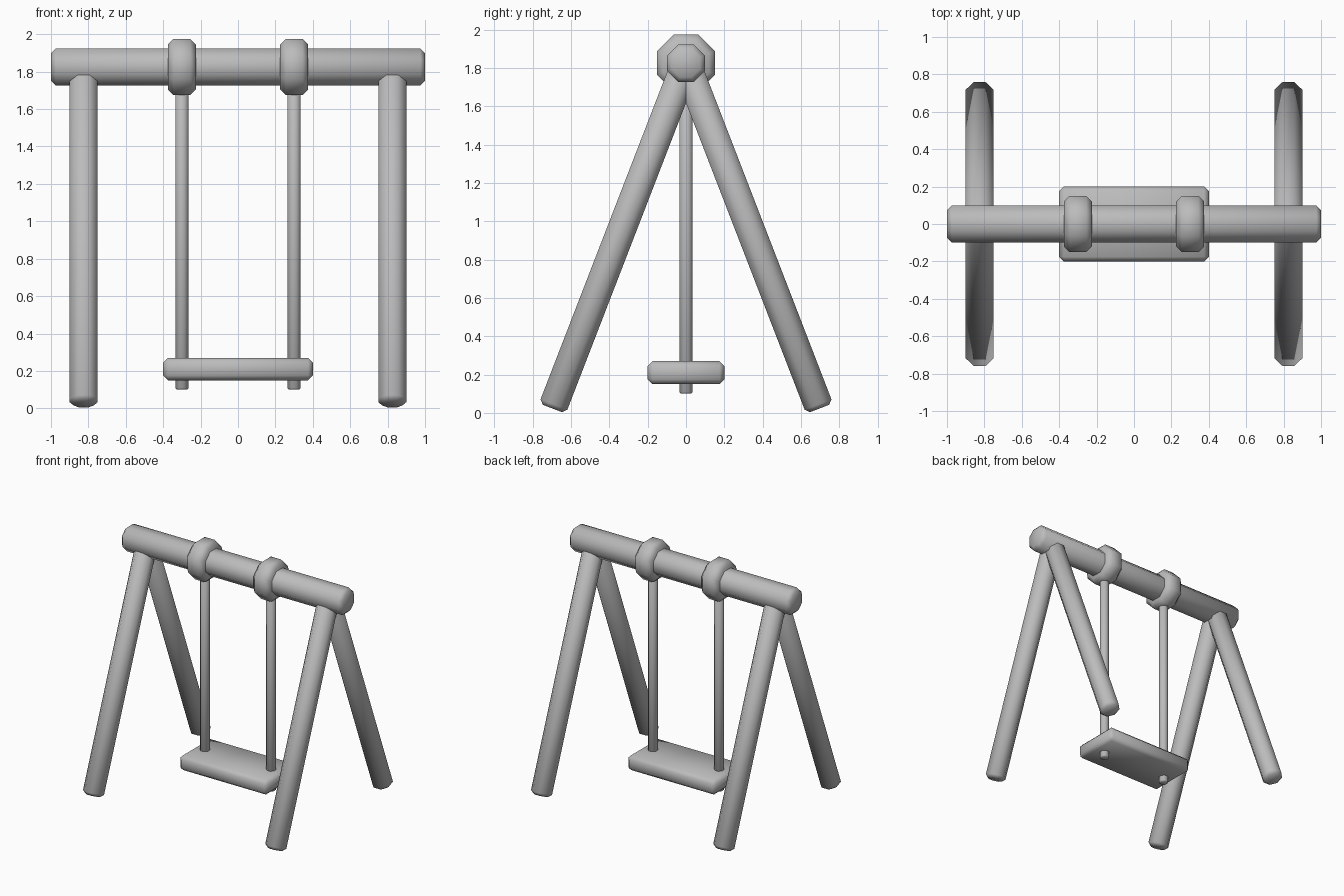
import bpy
import math
from mathutils import Vector

cube = bpy.data.objects.get("Cube")
if cube:
    bpy.data.objects.remove(cube, do_unlink=True)

grey = bpy.data.materials.new("plain grey")
grey.use_nodes = True
colour = (0.5, 0.5, 0.5, 1)
grey.diffuse_color = colour
grey.node_tree.nodes["Principled BSDF"].inputs["Base Color"].default_value = colour


def finish(obj, name, bevel, limit=60):
    """Name, colour, chamfer and smooth a part."""
    obj.name = name
    obj.data.materials.append(grey)
    bpy.ops.object.transform_apply(location=False, rotation=True, scale=True)
    mod = obj.modifiers.new("chamfer", 'BEVEL')
    mod.width = bevel
    mod.segments = 1
    mod.limit_method = 'ANGLE'
    mod.angle_limit = math.radians(limit)
    bpy.ops.object.modifier_apply(modifier=mod.name)
    bpy.ops.object.shade_smooth_by_angle(angle=math.radians(60))


def octagon_bar(name, start, end, apothem, bevel):
    """Eight-sided bar between two points, with flats facing the axes."""
    start, end = Vector(start), Vector(end)
    axis = end - start
    bpy.ops.mesh.primitive_cylinder_add(
        vertices=8, radius=apothem / math.cos(math.pi / 8), depth=axis.length,
        location=(start + end) / 2)
    obj = bpy.context.object
    for v in obj.data.vertices:
        x, y, z = v.co
        a = math.atan2(y, x) + math.pi / 8
        r = math.hypot(x, y)
        v.co = (r * math.cos(a), r * math.sin(a), z)
    if abs(axis.x) > 0:
        obj.rotation_euler.y = math.pi / 2
    else:
        obj.rotation_euler.x = math.atan2(-axis.y, axis.z)
    finish(obj, name, bevel)


BEAM_Z = 1.825
octagon_bar("top_beam", (-1, 0, BEAM_Z), (1, 0, BEAM_Z), 0.098, 0.025)

for side, sx in (("left", 1), ("right", -1)):
    # Splayed legs meeting inside the beam
    for end, sy in (("front", -1), ("back", 1)):
        octagon_bar(f"{end}_{side}_leg", (sx * 0.825, sy * 0.697, 0.023),
                    (sx * 0.825, 0, BEAM_Z), 0.075, 0.022)
    # Hanging rope and its collar around the beam
    x = sx * 0.3
    octagon_bar(f"{side}_rope", (x, 0, 0.1), (x, 0, BEAM_Z), 0.035, 0.008)
    octagon_bar(f"{side}_collar", (x - 0.075, 0, BEAM_Z), (x + 0.075, 0, BEAM_Z),
                0.15, 0.03)

# Seat plank
bpy.ops.mesh.primitive_cube_add(size=1, location=(0, 0, 0.21))
seat = bpy.context.object
seat.scale = (0.8, 0.4, 0.12)
finish(seat, "seat", 0.025)
